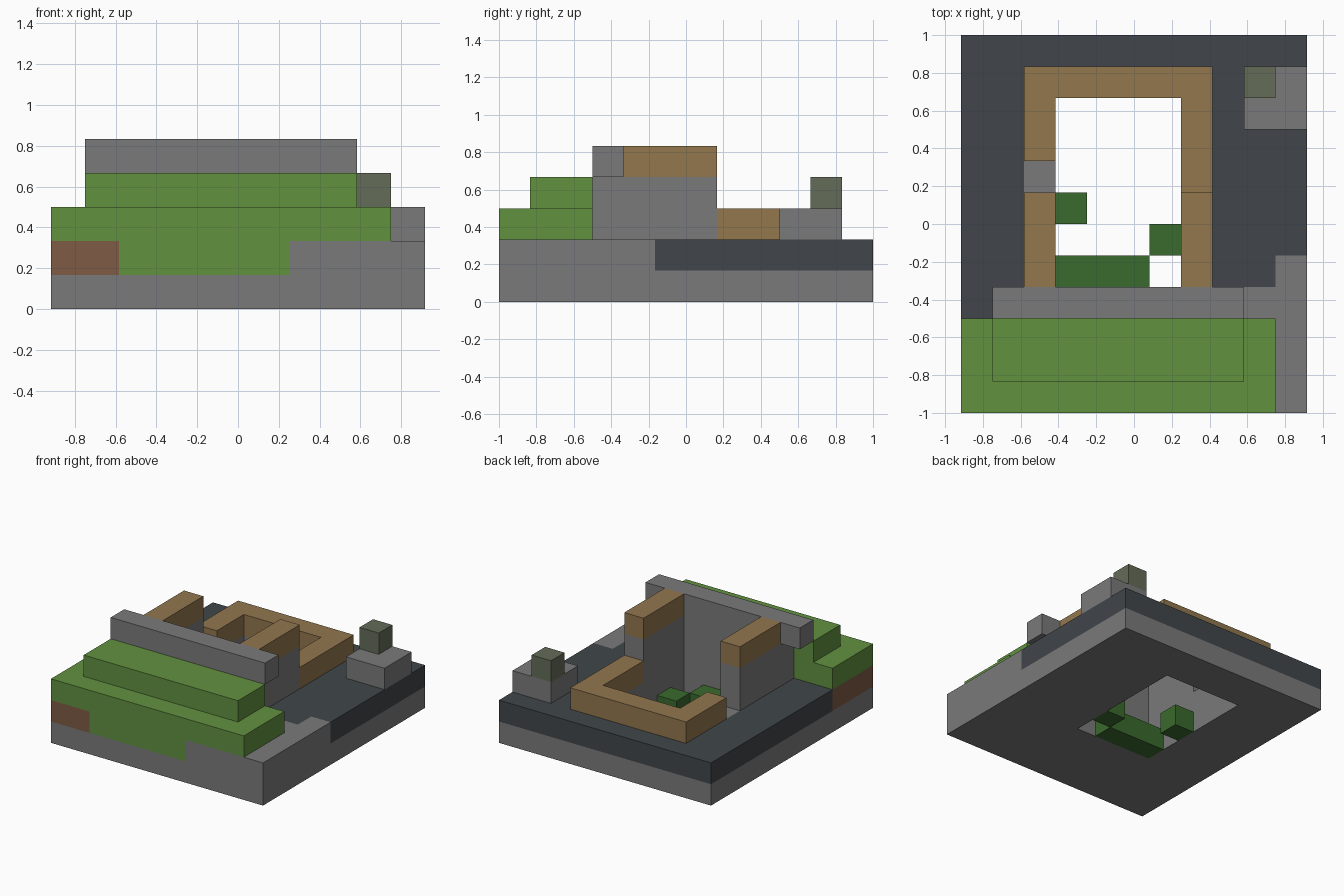
import bpy
import bmesh

if "Cube" in bpy.data.objects:
    bpy.data.objects.remove(bpy.data.objects["Cube"], do_unlink=True)

U = 1 / 6            # block size
NX, NY = 11, 12      # footprint in blocks


def material(name, rgb):
    m = bpy.data.materials.new(name)
    m.use_nodes = True
    m.diffuse_color = (*rgb, 1)
    m.node_tree.nodes["Principled BSDF"].inputs["Base Color"].default_value = (*rgb, 1)
    return m


stone = material("stone grey", (0.195, 0.195, 0.195))
slate = material("dark slate", (0.052, 0.061, 0.069))
grass = material("grass green", (0.122, 0.283, 0.051))
leaf = material("dark leaf green", (0.042, 0.144, 0.027))
wood = material("wood tan", (0.287, 0.184, 0.076))
earth = material("earth brown", (0.21, 0.105, 0.06))
moss = material("mossy grey", (0.127, 0.15, 0.098))


def area(x0, x1, y0, y1):
    """Set of block cells in a rectangle."""
    return {(i, j) for i in range(x0, x1) for j in range(y0, y1)}


def layer(name, cells, z0, z1, mat):
    """Extrude a footprint of cells from level z0 to level z1."""
    bm = bmesh.new()
    corners = {}

    def corner(i, j):
        if (i, j) not in corners:
            corners[i, j] = bm.verts.new(((i - NX / 2) * U, (j - NY / 2) * U, z0 * U))
        return corners[i, j]

    for i, j in sorted(cells):
        bm.faces.new([corner(i, j), corner(i + 1, j), corner(i + 1, j + 1), corner(i, j + 1)])
    top = bmesh.ops.extrude_face_region(bm, geom=bm.faces[:], use_keep_orig=True)["geom"]
    up = [v for v in top if isinstance(v, bmesh.types.BMVert)]
    bmesh.ops.translate(bm, verts=up, vec=(0, 0, (z1 - z0) * U))
    bmesh.ops.recalc_face_normals(bm, faces=bm.faces[:])
    mesh = bpy.data.meshes.new(name)
    bm.to_mesh(mesh)
    bm.free()
    mesh.materials.append(mat)
    ob = bpy.data.objects.new(name, mesh)
    bpy.context.collection.objects.link(ob)
    return ob


plot = area(0, NX, 0, NY)
pit = area(3, 7, 4, 10)
house = area(2, 8, 3, 11) - pit

# Foundation and plants in the open pit
layer("foundation", plot - pit, 0, 1, stone)
layer("long_hedge", area(3, 6, 4, 5), 0, 1, leaf)
layer("right_bush", area(3, 4, 6, 7), 0, 1, leaf)
layer("left_bush", area(6, 7, 5, 6), 0, 1, leaf)

# Ground level
bank_earth = area(0, 2, 0, 3)
bank_grass = area(2, 7, 0, 3)
paving = house | area(7, 11, 0, 3) | area(8, 10, 3, 4) | area(10, 11, 3, 5)
layer("earth_bank", bank_earth, 1, 2, earth)
layer("grass_bank", bank_grass, 1, 2, grass)
layer("paving", paving, 1, 2, stone)
layer("slate_ground", plot - pit - bank_earth - bank_grass - paving, 1, 2, slate)

# Grass terraces
layer("lower_terrace", area(0, 10, 0, 3), 2, 3, grass)
layer("upper_terrace", area(1, 9, 1, 3), 3, 4, grass)

# House walls, with a doorway gap on the right side
side_walls = area(2, 3, 4, 7) | area(7, 8, 4, 7)
layer("stone_walls", area(2, 8, 3, 4) | side_walls, 2, 4, stone)
layer("front_beam", area(1, 9, 3, 4), 4, 5, stone)
layer("side_beams", side_walls, 4, 5, wood)
layer("low_wood_wall", area(2, 3, 8, 11) | area(3, 7, 10, 11) | area(7, 8, 7, 11), 2, 3, wood)

# Corner pedestal
layer("pedestal", area(9, 11, 9, 11), 2, 3, stone)
layer("pedestal_top", area(9, 10, 10, 11), 3, 4, moss)
